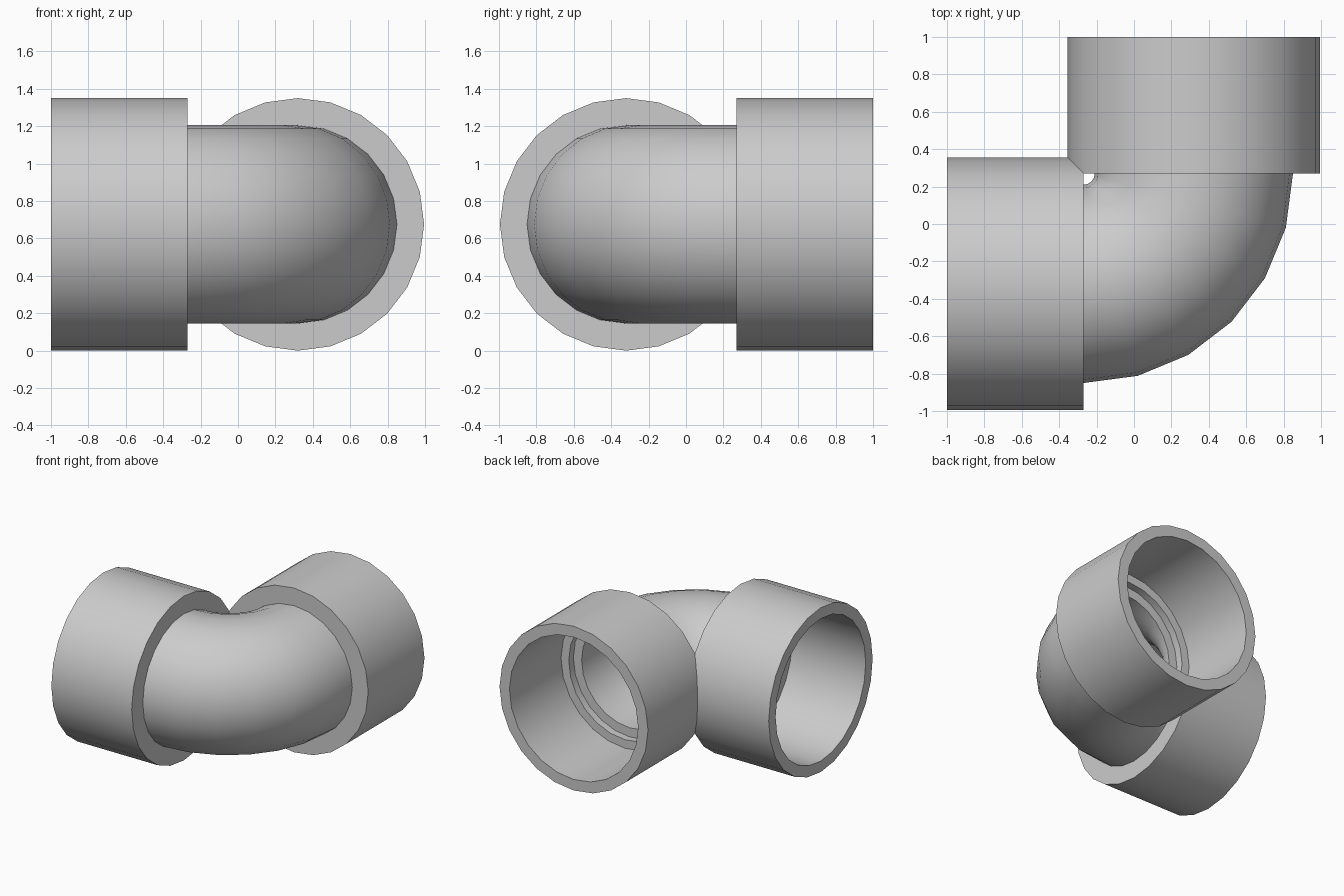
import bpy, bmesh
from math import cos, sin, pi, radians
from mathutils import Vector

old = bpy.data.objects.get("Cube")
if old:
    bpy.data.objects.remove(old, do_unlink=True)

SIDES = 24
R_SOCKET, R_SEAT, R_STOP = 0.675, 0.585, 0.515   # socket outside, inside, inner lip
R_PIPE, R_BORE = 0.53, 0.44                      # elbow outside, inside
DEPTH, SEAT_DEPTH = 0.73, 0.67
BEND = 0.59
CORNER = Vector((-0.27, 0.27, R_SOCKET))         # centre of the bend
UP = Vector((0, 0, 1))

grey = bpy.data.materials.new("plastic grey")
grey.use_nodes = True
grey.diffuse_color = (0.6, 0.6, 0.6, 1)
grey.node_tree.nodes["Principled BSDF"].inputs["Base Color"].default_value = (0.6, 0.6, 0.6, 1)


def loft(name, rings):
    """Closed skin through a loop of rings: (centre, sideways axis, radius)."""
    bm = bmesh.new()
    loops = []
    for centre, side, r in rings:
        loops.append([bm.verts.new(centre + r * (cos(a) * side + sin(a) * UP))
                      for a in (2 * pi * i / SIDES for i in range(SIDES))])
    for k, here in enumerate(loops):
        after = loops[(k + 1) % len(loops)]
        for i in range(SIDES):
            j = (i + 1) % SIDES
            bm.faces.new((here[i], here[j], after[j], after[i]))
    bmesh.ops.recalc_face_normals(bm, faces=bm.faces)
    mesh = bpy.data.meshes.new(name)
    bm.to_mesh(mesh)
    bm.free()
    mesh.materials.append(grey)
    ob = bpy.data.objects.new(name, mesh)
    bpy.context.collection.objects.link(ob)
    bpy.ops.object.select_all(action='DESELECT')
    ob.select_set(True)
    bpy.context.view_layer.objects.active = ob
    bpy.ops.object.shade_smooth_by_angle(angle=radians(30))


def socket(name, mouth, inward, side):
    """Turned sleeve with a stepped seat at its inner end."""
    profile = [(0, R_SOCKET), (DEPTH, R_SOCKET), (DEPTH, R_STOP),
               (SEAT_DEPTH, R_STOP), (SEAT_DEPTH, R_SEAT), (0, R_SEAT)]
    loft(name, [(mouth + d * inward, side, r) for d, r in profile])


X, Y = Vector((1, 0, 0)), Vector((0, 1, 0))
socket("side_socket", CORNER - BEND * Y - DEPTH * X, X, Y)
socket("back_socket", CORNER + BEND * X + DEPTH * Y, -Y, X)

# Hollow quarter bend: out along the skin, back along the bore
STEPS = 6
bend = []
for k in range(STEPS + 1):
    a = -pi / 2 * k / STEPS
    out = Vector((cos(a), sin(a), 0))
    bend.append((CORNER + BEND * out, out))
loft("elbow", [(c, o, R_PIPE) for c, o in bend] + [(c, o, R_BORE) for c, o in reversed(bend)])
